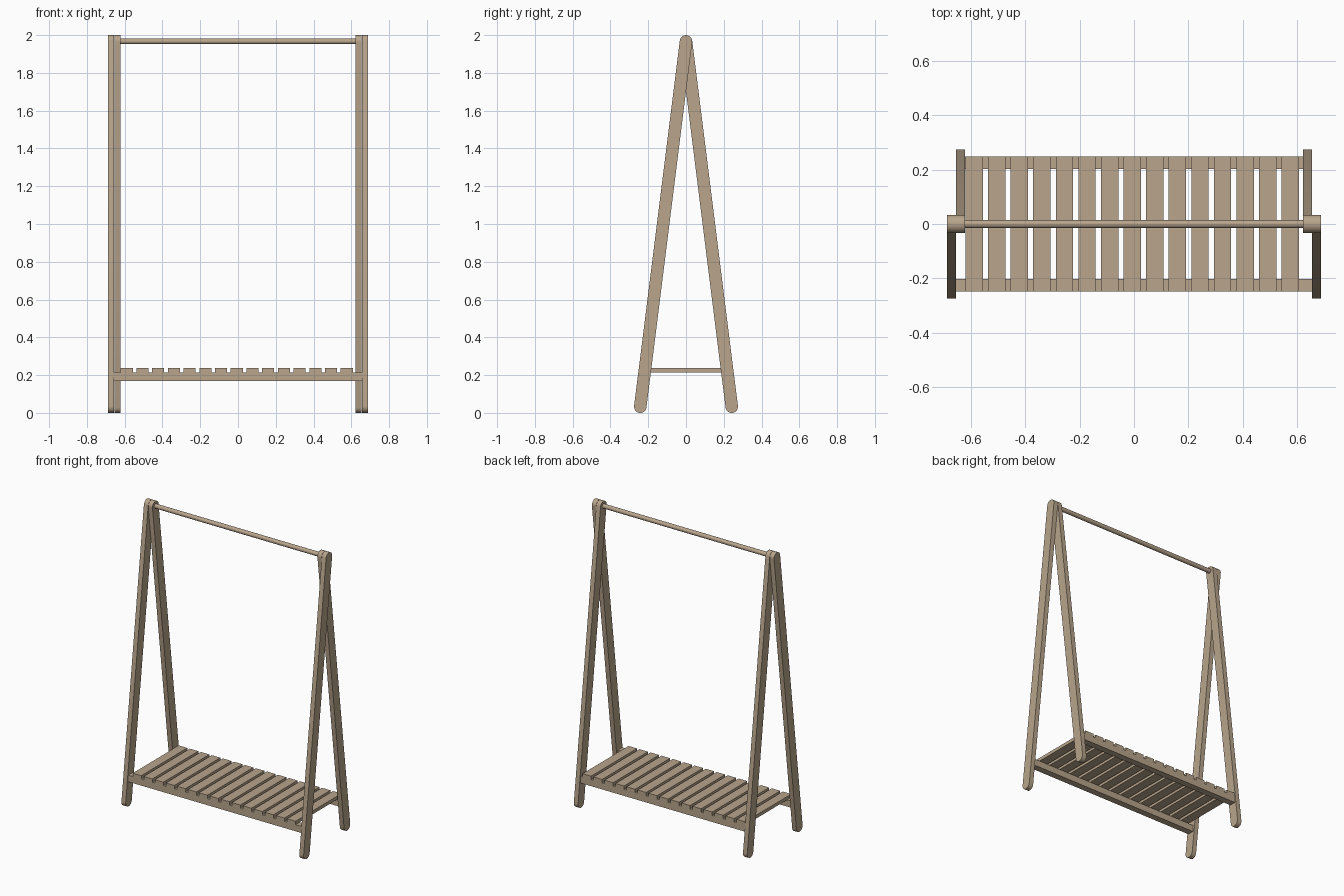
import bpy, bmesh, math
from mathutils import Vector

if "Cube" in bpy.data.objects:
    bpy.data.objects.remove(bpy.data.objects["Cube"])

wood = bpy.data.materials.new("light_wood")
wood.diffuse_color = (0.48, 0.375, 0.262, 1)
wood.use_nodes = True
wood.node_tree.nodes["Principled BSDF"].inputs["Base Color"].default_value = wood.diffuse_color

R = 0.033                     # half width of a leg
TOP = Vector((0, 2 - R))      # leg axis at the top, as (y, z)


def finish(name, bm):
    bmesh.ops.recalc_face_normals(bm, faces=bm.faces)
    mesh = bpy.data.meshes.new(name)
    bm.to_mesh(mesh)
    bm.free()
    mesh.materials.append(wood)
    obj = bpy.data.objects.new(name, mesh)
    bpy.context.collection.objects.link(obj)
    return obj


def box(name, x0, x1, y0, y1, z0, z1):
    bm = bmesh.new()
    bmesh.ops.create_cube(bm, size=1)
    for v in bm.verts:
        v.co = ((x0 + x1) / 2 + v.co.x * (x1 - x0),
                (y0 + y1) / 2 + v.co.y * (y1 - y0),
                (z0 + z1) / 2 + v.co.z * (z1 - z0))
    return finish(name, bm)


def smooth(obj):
    bpy.ops.object.select_all(action='DESELECT')
    obj.select_set(True)
    bpy.context.view_layer.objects.active = obj
    bpy.ops.object.shade_smooth_by_angle(angle=math.radians(35))


def leg(name, x0, x1, foot_y):
    """Leaning plank with rounded ends, extruded along x."""
    foot = Vector((foot_y, R))
    d = TOP - foot
    a = math.atan2(d.y, d.x)
    n = 12
    profile = []
    for centre, start in ((TOP, a - math.pi / 2), (foot, a + math.pi / 2)):
        for i in range(n + 1):
            t = start + math.pi * i / n
            profile.append((centre.x + R * math.cos(t), centre.y + R * math.sin(t)))
    bm = bmesh.new()
    face = bm.faces.new([bm.verts.new((x0, y, z)) for y, z in profile])
    ext = bmesh.ops.extrude_face_region(bm, geom=[face])
    moved = [g for g in ext["geom"] if isinstance(g, bmesh.types.BMVert)]
    bmesh.ops.translate(bm, verts=moved, vec=(x1 - x0, 0, 0))
    smooth(finish(name, bm))


# A-frame legs: front pair outside, back pair inside
for side, s in (("left", -1), ("right", 1)):
    leg(f"front_leg_{side}", s * 0.656, s * 0.688, -0.242)
    leg(f"back_leg_{side}", s * 0.623, s * 0.655, 0.242)

# Hanging rod
bm = bmesh.new()
bmesh.ops.create_cone(bm, cap_ends=True, segments=24, radius1=0.015,
                      radius2=0.015, depth=1.29)
for v in bm.verts:
    v.co = (v.co.z, v.co.x, v.co.y + TOP.y)
smooth(finish("hanging_rod", bm))

# Shelf rails between the legs
box("front_rail", -0.656, 0.656, -0.248, -0.203, 0.17, 0.215)
box("back_rail", -0.623, 0.623, 0.203, 0.248, 0.17, 0.215)

# Shelf slats
for i in range(15):
    x = -0.621 + i * 0.0832
    box(f"shelf_slat_{i + 1}", x, x + 0.064, -0.248, 0.248, 0.215, 0.238)
